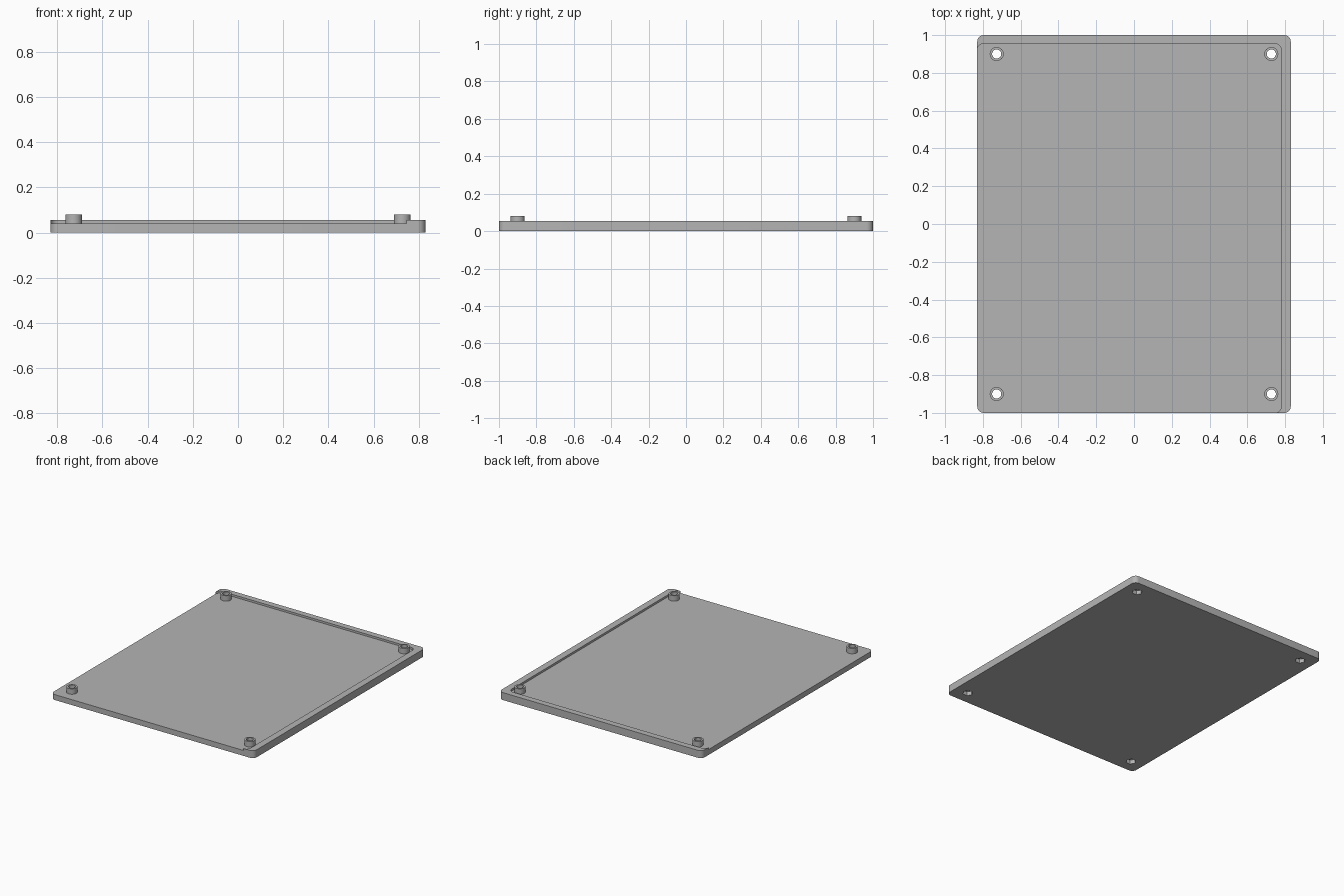
import bpy, math

cube = bpy.data.objects.get("Cube")
if cube:
    bpy.data.objects.remove(cube, do_unlink=True)

HX, HY = 0.83, 1.0             # half size of the plate
FLOOR, RIM, BOSS = 0.04, 0.055, 0.08
R = 0.035                      # corner radius
IX, IY = 0.78, 0.955           # inner edges of the rim

grey = bpy.data.materials.new("plain_grey")
grey.use_nodes = True
colour = (0.46, 0.46, 0.46, 1)
grey.diffuse_color = colour
grey.node_tree.nodes["Principled BSDF"].inputs["Base Color"].default_value = colour


def arc(cx, cy, start, end, r=R, steps=8):
    angles = [math.radians(start + (end - start) * i / steps) for i in range(steps + 1)]
    return [(cx + r * math.cos(a), cy + r * math.sin(a)) for a in angles]


def circle(cx, cy, r, sides):
    return arc(cx, cy, 0, 360, r, sides)[:-1]


def prism(name, outline, z0, z1):
    n = len(outline)
    verts = [(x, y, z) for z in (z0, z1) for x, y in outline]
    faces = [list(range(n))[::-1], list(range(n, 2 * n))]
    faces += [(i, (i + 1) % n, n + (i + 1) % n, n + i) for i in range(n)]
    mesh = bpy.data.meshes.new(name)
    mesh.from_pydata(verts, [], faces)
    mesh.materials.append(grey)
    obj = bpy.data.objects.new(name, mesh)
    bpy.context.collection.objects.link(obj)
    return obj


def activate(obj):
    bpy.ops.object.select_all(action="DESELECT")
    obj.select_set(True)
    bpy.context.view_layer.objects.active = obj


def cut(obj, outline, z0, z1):
    cutter = prism("cutter", outline, z0, z1)
    cutter.hide_render = True
    mod = obj.modifiers.new("cut", "BOOLEAN")
    mod.operation, mod.solver, mod.object = "DIFFERENCE", "EXACT", cutter
    activate(obj)
    bpy.ops.object.modifier_apply(modifier=mod.name)
    bpy.data.objects.remove(cutter, do_unlink=True)


# Base plate with rounded corners
cx, cy = HX - R, HY - R
plate = prism("base_plate", arc(cx, cy, 0, 90) + arc(-cx, cy, 90, 180)
              + arc(-cx, -cy, 180, 270) + arc(cx, -cy, 270, 360), 0, FLOOR)

# Raised rim along the back and the left side, drawn as one L-shaped outline
outer = arc(cx, -cy, -90, 0) + arc(cx, cy, 0, 90) + arc(-cx, cy, 90, 180)
inner = arc(-cx, IY - R, 180, 90) + arc(IX - R, IY - R, 90, 0) + arc(IX - R, -cy, 0, -90)
rim = prism("raised_rim", outer + inner, FLOOR, RIM)
parts = [plate, rim]

# Corner bosses, bored through, with hexagonal nut pockets underneath
for side, x in (("left", 0.727), ("right", -0.727)):
    for end, y in (("front", -0.9), ("back", 0.9)):
        boss = prism(f"{end}_{side}_boss", circle(x, y, 0.037, 32), FLOOR, BOSS)
        bore = circle(x, y, 0.024, 32)
        cut(boss, bore, 0, 0.1)
        cut(plate, bore, -0.02, 0.1)
        cut(plate, circle(x, y, 0.035, 6), -0.02, 0.03)
        parts.append(boss)

for obj in parts:
    activate(obj)
    bpy.ops.object.shade_smooth_by_angle(angle=math.radians(30))
